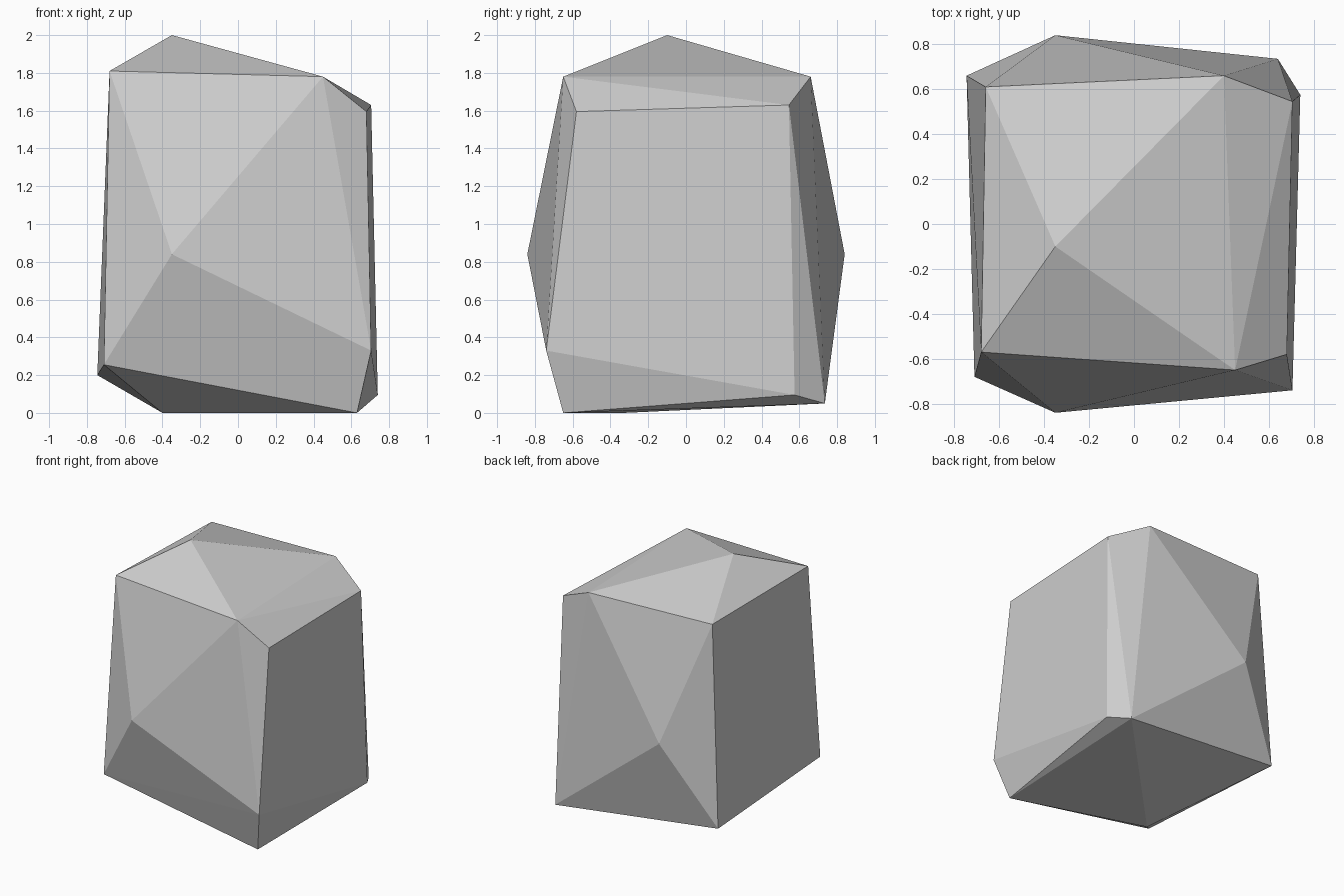
import bpy
import bmesh

cube = bpy.data.objects.get("Cube")
if cube:
    bpy.data.objects.remove(cube, do_unlink=True)

# Stone colour
stone = bpy.data.materials.new("grey stone")
stone.use_nodes = True
grey = (0.62, 0.62, 0.62, 1)
stone.diffuse_color = grey
stone.node_tree.nodes["Principled BSDF"].inputs["Base Color"].default_value = grey

# Corners of the boulder, grouped by region
crown = [(-0.35, -0.10, 2.0), (-0.68, -0.57, 1.81), (0.45, -0.65, 1.78),
         (0.40, 0.66, 1.78), (-0.66, 0.61, 1.79)]
shoulder = [(0.68, -0.58, 1.595), (0.705, 0.545, 1.63)]
bulges = [(-0.35, -0.84, 0.84), (-0.35, 0.84, 0.84)]
foot = [(-0.71, -0.68, 0.255), (-0.745, 0.66, 0.20), (0.705, -0.74, 0.33),
        (0.74, 0.575, 0.095), (0.64, 0.735, 0.05)]
base = [(-0.40, -0.33, 0), (0.63, -0.65, 0)]

# Wrap the corners in a faceted skin
bm = bmesh.new()
for corner in crown + shoulder + bulges + foot + base:
    bm.verts.new(corner)
bmesh.ops.convex_hull(bm, input=bm.verts[:])
bmesh.ops.recalc_face_normals(bm, faces=bm.faces[:])

mesh = bpy.data.meshes.new("boulder")
bm.to_mesh(mesh)
bm.free()
mesh.materials.append(stone)
bpy.context.collection.objects.link(bpy.data.objects.new("boulder", mesh))
